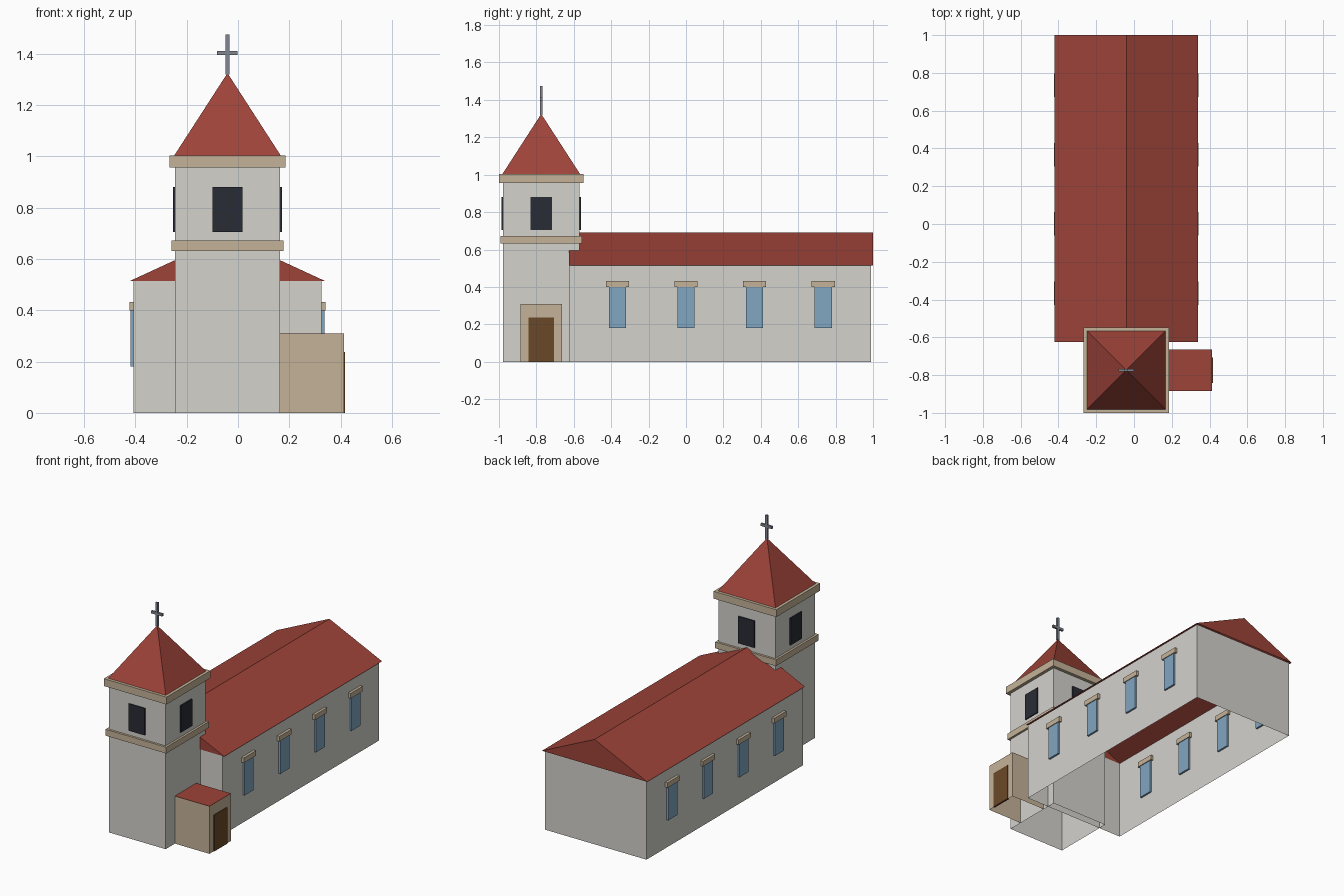
import bpy, bmesh, math
from mathutils import Matrix, Vector

if "Cube" in bpy.data.objects:
    bpy.data.objects.remove(bpy.data.objects["Cube"])


def material(name, code):
    # sRGB hex to linear colour
    lin = [(int(code[i:i + 2], 16) / 255) ** 2.2 for i in (0, 2, 4)]
    m = bpy.data.materials.new(name)
    m.diffuse_color = (*lin, 1)
    m.use_nodes = True
    m.node_tree.nodes["Principled BSDF"].inputs["Base Color"].default_value = m.diffuse_color
    return m


WALL = material("plaster", "d2d1cb")
RED = material("roof_tile", "9c453b")
TAN = material("sandstone", "c3b197")
GLASS = material("window_blue", "80a4c0")
DARK = material("opening_dark", "2d3038")
BROWN = material("door_brown", "6a4a2c")
METAL = material("cross_grey", "80858f")


def finish(name, bm, mat):
    me = bpy.data.meshes.new(name)
    bm.to_mesh(me)
    bm.free()
    me.materials.append(mat)
    ob = bpy.data.objects.new(name, me)
    bpy.context.collection.objects.link(ob)
    return ob


def box(name, center, size, mat, remove=()):
    """Box from centre and size; faces whose normal is in remove are left open."""
    bm = bmesh.new()
    bmesh.ops.create_cube(bm, size=1, matrix=Matrix.Translation(center) @ Matrix.Diagonal((*size, 1)))
    bm.normal_update()
    gone = [f for f in bm.faces if any(f.normal.dot(Vector(n)) > 0.9 for n in remove)]
    bmesh.ops.delete(bm, geom=gone, context='FACES')
    return finish(name, bm, mat)


UP, DOWN, LEFT = (0, 0, 1), (0, 0, -1), (-1, 0, 0)
CX, TY = -0.041, -0.774      # shared centre line, tower centre in y

# Nave walls: open shell under the roof
NH = 0.366
box("nave_walls", (CX, 0.183, 0.2575), (2 * NH, 1.61, 0.515), WALL, (UP, DOWN))

# Nave roof: gabled prism, open underneath
bm = bmesh.new()
ends = [[bm.verts.new((CX + x, y, z)) for x, z in ((-0.379, 0.515), (0.379, 0.515), (0, 0.69))]
        for y in (-0.625, 1.0)]
(a, b, c), (d, e, f) = ends
for face in ((a, b, c), (e, d, f), (b, e, f, c), (d, a, c, f)):
    bm.faces.new(face)
finish("nave_roof", bm, RED)

# Nave windows and lintels on both long walls
for side, sx in (("left", -1), ("right", 1)):
    for i in range(4):
        y = -0.366 + i * 0.3665
        x = CX + sx * NH
        box(f"window_{side}_{i + 1}", (x, y, 0.29), (0.024, 0.092, 0.22), GLASS)
        box(f"lintel_{side}_{i + 1}", (x, y, 0.415), (0.034, 0.124, 0.033), TAN)

# Tower shaft with two stone bands
TH = 0.205
box("tower_walls", (CX, TY, 0.49), (2 * TH, 2 * TH, 0.98), WALL, (UP, DOWN))
box("tower_lower_band", (CX, TY, 0.6525), (0.438, 0.438, 0.041), TAN)
box("tower_cornice", (CX, TY, 0.98), (0.452, 0.452, 0.048), TAN)

# Belfry openings on four sides
for i, side in enumerate(("right", "back", "left", "front")):
    t = i * math.pi / 2
    dx, dy = round(math.cos(t)), round(math.sin(t))
    size = (0.016, 0.116, 0.175) if dx else (0.116, 0.016, 0.175)
    box(f"belfry_opening_{side}", (CX + dx * TH, TY + dy * TH, 0.7925), size, DARK)

# Pyramid spire
bm = bmesh.new()
bmesh.ops.create_cone(bm, cap_ends=False, segments=4, radius1=0.208 * math.sqrt(2), radius2=0,
                      depth=0.322, matrix=Matrix.Translation((CX, TY, 1.164)) @ Matrix.Rotation(math.pi / 4, 4, 'Z'))
bmesh.ops.remove_doubles(bm, verts=bm.verts, dist=1e-5)
finish("spire", bm, RED)

# Cross
box("cross_post", (CX, TY, 1.397), (0.016, 0.014, 0.156), METAL)
box("cross_arm", (CX, TY, 1.404), (0.08, 0.014, 0.016), METAL)

# Side porch with flat tiled top and door
box("porch_walls", (0.288, -0.774, 0.154), (0.25, 0.22, 0.308), TAN, (UP, DOWN, LEFT))
box("porch_roof", (0.288, -0.774, 0.309), (0.25, 0.22, 0.002), RED)
box("porch_door", (0.412, -0.774, 0.1185), (0.012, 0.134, 0.237), BROWN)
